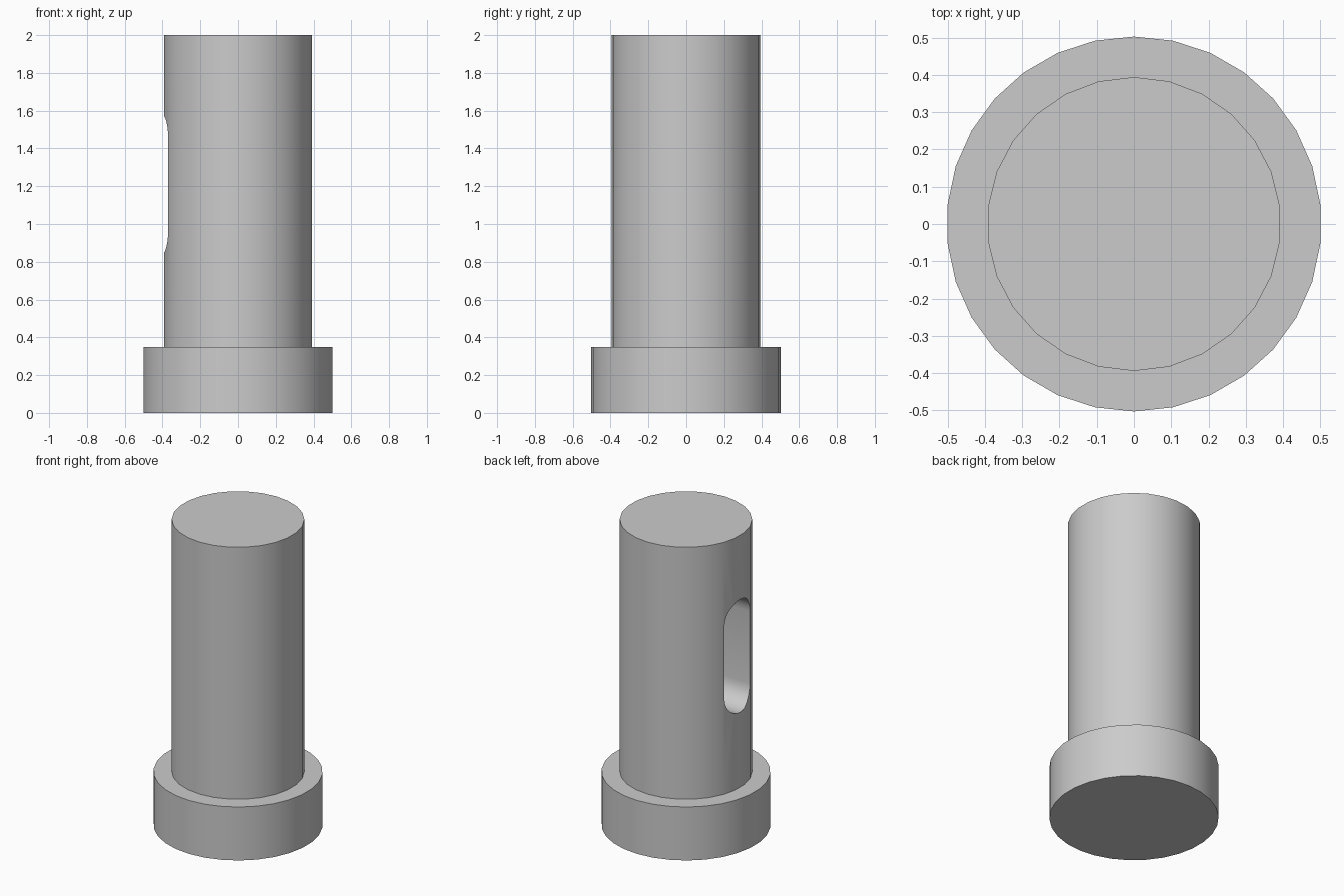
import bpy, bmesh
from math import sin, cos, pi, radians

cube = bpy.data.objects.get("Cube")
if cube:
    bpy.data.objects.remove(cube, do_unlink=True)

grey = bpy.data.materials.new("plain grey")
grey.use_nodes = True
colour = (0.6, 0.6, 0.6, 1)
grey.diffuse_color = colour
grey.node_tree.nodes["Principled BSDF"].inputs["Base Color"].default_value = colour


def make_object(name, bm):
    bmesh.ops.recalc_face_normals(bm, faces=bm.faces)
    mesh = bpy.data.meshes.new(name)
    bm.to_mesh(mesh)
    bm.free()
    mesh.materials.append(grey)
    obj = bpy.data.objects.new(name, mesh)
    bpy.context.collection.objects.link(obj)
    return obj


def cylinder(name, radius, sides, z0, z1):
    bm = bmesh.new()
    bmesh.ops.create_cone(bm, cap_ends=True, segments=sides,
                          radius1=radius, radius2=radius, depth=z1 - z0)
    bmesh.ops.translate(bm, verts=bm.verts, vec=(0, 0, (z0 + z1) / 2))
    return make_object(name, bm)


def slot_cutter(radius, z_low, z_high, x_out, x_floor, steps=12):
    # Upright rounded slot outline, extruded inward along x
    bm = bmesh.new()
    outline = []
    for centre, start in ((z_high, 0), (z_low, pi)):
        for i in range(steps + 1):
            a = start + pi * i / steps
            outline.append(bm.verts.new((x_out, radius * cos(a), centre + radius * sin(a))))
    face = bm.faces.new(outline)
    result = bmesh.ops.extrude_face_region(bm, geom=[face])
    moved = [v for v in result["geom"] if isinstance(v, bmesh.types.BMVert)]
    bmesh.ops.translate(bm, verts=moved, vec=(x_floor - x_out, 0, 0))
    if face.is_valid and len(bm.faces) == 2 * steps + 3:
        bm.faces.new(outline)
    return make_object("slot_cutter", bm)


def activate(obj):
    bpy.ops.object.select_all(action="DESELECT")
    obj.select_set(True)
    bpy.context.view_layer.objects.active = obj


# Wide foot collar and the shaft standing on it
collar = cylinder("collar", 0.5025, 30, 0, 0.35)
shaft = cylinder("shaft", 0.394, 26, 0.35, 2.0)

# Blind slot in the side of the shaft
cutter = slot_cutter(0.135, 0.975, 1.445, -0.6, 0)
cutter.hide_render = True
cut = shaft.modifiers.new("slot", "BOOLEAN")
cut.operation = "DIFFERENCE"
cut.solver = "EXACT"
cut.object = cutter
activate(shaft)
bpy.ops.object.modifier_apply(modifier=cut.name)
bpy.data.objects.remove(cutter, do_unlink=True)

# Smooth round sides with crisp rims
for part in (collar, shaft):
    activate(part)
    bpy.ops.object.shade_smooth_by_angle(angle=radians(30))
